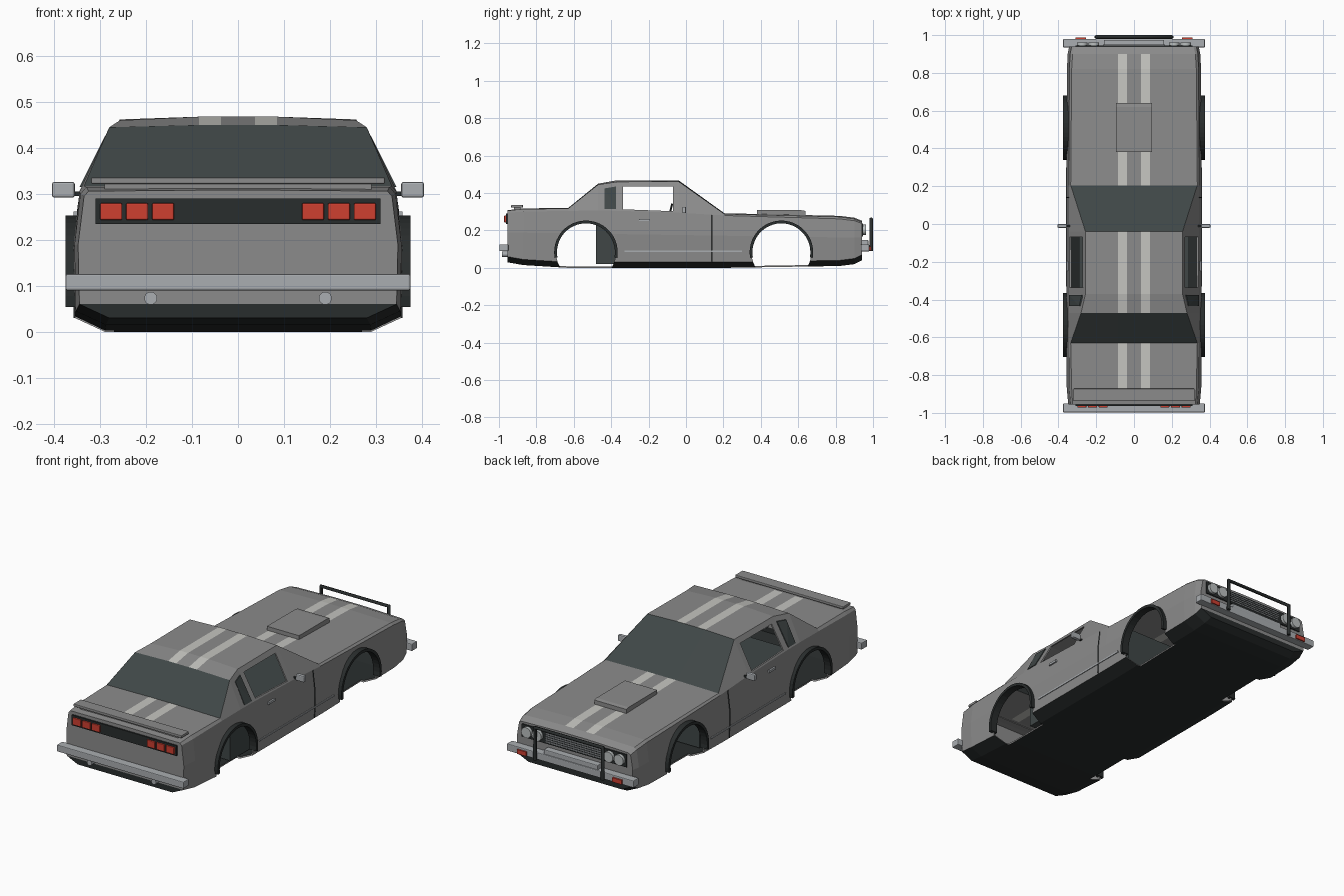
import bpy, bmesh, math
from mathutils import Vector

old = bpy.data.objects.get("Cube")
if old:
    bpy.data.objects.remove(old, do_unlink=True)


def material(name, r, g, b):
    mat = bpy.data.materials.new(name)
    mat.use_nodes = True
    mat.diffuse_color = (r, g, b, 1)
    mat.node_tree.nodes["Principled BSDF"].inputs["Base Color"].default_value = (r, g, b, 1)
    return mat


PAINT = material("grey_paint", 0.26, 0.26, 0.26)
STRIPE = material("pale_stripe", 0.56, 0.56, 0.53)
GLASS = material("dark_glass", 0.05, 0.062, 0.062)
BLACK = material("black_trim", 0.022, 0.026, 0.026)
CHROME = material("chrome", 0.40, 0.42, 0.44)
RED = material("red_lamp", 0.62, 0.05, 0.03)
LAMP = material("head_lamp", 0.5, 0.53, 0.53)


def finish(name, bm, *mats):
    bmesh.ops.recalc_face_normals(bm, faces=bm.faces)
    mesh = bpy.data.meshes.new(name)
    bm.to_mesh(mesh)
    bm.free()
    for mat in mats:
        mesh.materials.append(mat)
    obj = bpy.data.objects.new(name, mesh)
    bpy.context.collection.objects.link(obj)
    return obj


def prism(name, profile, x0, x1, mat):
    """Extrude a (y, z) outline along x."""
    bm = bmesh.new()
    a, b = [[bm.verts.new((x, y, z)) for y, z in profile] for x in (x0, x1)]
    bm.faces.new(a)
    bm.faces.new(b)
    n = len(profile)
    for i in range(n):
        j = (i + 1) % n
        bm.faces.new((a[i], a[j], b[j], b[i]))
    return finish(name, bm, mat)


def box(name, x, y, z, mat, bevel=0):
    """Box from (min, max) pairs."""
    obj = prism(name, [(y[0], z[0]), (y[1], z[0]), (y[1], z[1]), (y[0], z[1])], *x, mat)
    if bevel:
        mod = obj.modifiers.new("bevel", "BEVEL")
        mod.width, mod.segments = bevel, 2
    return obj


def tube(name, points, radius, mat):
    curve = bpy.data.curves.new(name, "CURVE")
    curve.dimensions = "3D"
    curve.bevel_depth, curve.bevel_resolution, curve.use_fill_caps = radius, 2, True
    line = curve.splines.new("POLY")
    line.points.add(len(points) - 1)
    for p, co in zip(line.points, points):
        p.co = (*co, 1)
    curve.materials.append(mat)
    obj = bpy.data.objects.new(name, curve)
    bpy.context.collection.objects.link(obj)


def disc(name, x, y, z, radius, depth, mat):
    """Short cylinder along y."""
    bpy.ops.mesh.primitive_cylinder_add(vertices=20, radius=radius, depth=depth,
                                        location=(x, y, z), rotation=(math.pi / 2, 0, 0))
    obj = bpy.context.object
    obj.name = name
    obj.data.materials.append(mat)
    bpy.ops.object.shade_smooth_by_angle()


def arc(y, z, r, start, end, steps):
    angles = [math.radians(start + (end - start) * i / steps) for i in range(steps + 1)]
    return [(y + r * math.cos(t), z + r * math.sin(t)) for t in angles]


# Body shell stations: y, top z, roof edge x and z, shoulder x and z, sill z
stations = [
    (-.955, .308, .325, .306, .335, .295, .06),
    (-.87, .318, .33, .315, .343, .30, .045),
    (-.63, .32, .335, .317, .345, .305, .03),
    (-.47, .45, .28, .445, .345, .306, .03),
    (-.37, .468, .257, .46, .345, .305, .03),
    (-.04, .468, .257, .462, .345, .295, .03),
    (.205, .292, .335, .288, .345, .28, .03),
    (.82, .278, .33, .273, .342, .262, .04),
    (.90, .268, .325, .262, .338, .252, .05),
    (.94, .252, .315, .246, .33, .238, .07),
]
bm = bmesh.new()
rings = []
for y, top, xr, zr, xs, zs, sill in stations:
    half = [(.037, top), (.085, top), (xr, zr), (xs, zs), (xs + .013, .175 - .015 * y),
            (xs + .01, sill), (xs - .055, sill - .03)]
    loop = half + [(-x, z) for x, z in reversed(half)]
    rings.append([bm.verts.new((x, y, z)) for x, z in loop])
for s, (a, b) in enumerate(zip(rings, rings[1:])):
    for i in range(14):
        j = (i + 1) % 14
        face = bm.faces.new((a[i], a[j], b[j], b[i]))
        col = -1 if i == 13 else min(i, 12 - i)
        if col <= 1 and s in (2, 5):
            face.material_index = 2
        elif col == 0 and s in (1, 3, 4, 6, 7):
            face.material_index = 1
        elif col >= 5:
            face.material_index = 3
for ring in (rings[0], rings[-1]):
    bm.faces.new(ring[:6] + ring[8:])
    bm.faces.new(ring[5:9]).material_index = 3
body = finish("body_shell", bm, PAINT, STRIPE, GLASS, BLACK)
shell = body.modifiers.new("thickness", "SOLIDIFY")
shell.thickness, shell.offset = .008, -1

# Cutters for the wheel openings and the open side windows
ARCHES = {"rear": -.535, "front": .51}
cutters = [prism("window_cutter", [(-.337, .313), (-.07, .303), (-.07, .435), (-.337, .435)],
                 -.5, .5, PAINT)]
for end, y in ARCHES.items():
    for s in (1, -1):
        cutters.append(prism(end + "_arch_cutter", arc(y, .083, .16, 0, 350, 35),
                             s * .27, s * .45, PAINT))
for cutter in cutters:
    cutter.hide_render = True
    cutter.display_type = "WIRE"
    mod = body.modifiers.new("opening", "BOOLEAN")
    mod.operation, mod.object, mod.solver = "DIFFERENCE", cutter, "EXACT"
    cutter.hide_set(True)

# Cabin interior
box("cabin_tub", (-.29, .29), (-.48, .30), (.02, .25), GLASS)
bpy.ops.mesh.primitive_torus_add(major_radius=.04, minor_radius=.006, major_segments=20,
                                 minor_segments=6, location=(-.14, -.085, .3),
                                 rotation=(math.radians(75), 0, 0))
bpy.context.object.name = "steering_wheel"
bpy.context.object.data.materials.append(BLACK)
tube("steering_column", [(-.14, -.085, .3), (-.14, .05, .25)], .006, BLACK)

for side, s in (("left", 1), ("right", -1)):
    # Arch trims
    for end, y in ARCHES.items():
        outline = arc(y, .083, .17, -10, 190, 24) + arc(y, .083, .155, 190, -10, 24)
        prism(f"{side}_{end}_arch_trim", outline, s * .335, s * .375, BLACK)

    # Rear quarter window
    bm = bmesh.new()
    for y, z, x in ((-.435, .315, .341), (-.375, .315, .341), (-.435, .425, .286), (-.375, .435, .273)):
        for off in (-.004, .004):
            bm.verts.new((s * (x + off), y, z))
    bmesh.ops.convex_hull(bm, input=bm.verts)
    finish(side + "_quarter_window", bm, GLASS)

    # Door details
    tube(side + "_door_seam", [(s * .345, .14, .282), (s * .358, .14, .173), (s * .355, .14, .03)],
         .003, BLACK)
    box(side + "_door_handle", (s * .345, s * .358), (-.25, -.195), (.25, .262), CHROME)
    box(side + "_side_strip", (s * .35, s * .36), (-.33, .30), (.086, .094), CHROME)
    box(side + "_mirror", (s * .355, s * .405), (-.02, .0), (.292, .326), CHROME, .005)
    box(side + "_mirror_arm", (s * .335, s * .36), (-.015, -.005), (.295, .305), BLACK)

    # Lamps and exhausts
    for k in range(3):
        x = .139 + k * .0565
        box(f"{side}_tail_lamp_{k + 1}", (s * x, s * (x + .048)), (-.972, -.955), (.243, .28), RED, .003)
    for k, x in enumerate((.212, .274)):
        disc(f"{side}_head_lamp_{k + 1}", s * x, .95, .203, .028, .024, LAMP)
    box(side + "_marker_lamp", (s * .255, s * .31), (.975, .988), (.092, .115), RED)
    disc(side + "_exhaust", s * .19, -.955, .073, .014, .06, CHROME)

# Rear end
box("tail_panel", (-.31, .31), (-.963, -.95), (.235, .29), BLACK)
box("rear_bumper", (-.375, .375), (-.997, -.95), (.09, .126), CHROME, .004)
box("spoiler", (-.32, .32), (-.935, -.872), (.322, .336), PAINT, .003)
box("spoiler_base", (-.29, .29), (-.92, -.885), (.305, .325), PAINT)

# Nose
box("grille_panel", (-.31, .31), (.935, .946), (.168, .236), BLACK)
for k in range(5):
    z = .178 + k * .011
    box(f"grille_bar_{k + 1}", (-.165, .165), (.945, .951), (z, z + .004), CHROME)
box("front_bumper", (-.375, .375), (.935, .98), (.088, .126), CHROME, .004)
box("bumper_pad", (-.16, .16), (.938, .975), (.12, .15), CHROME, .004)
tube("bull_bar", [(-.2, .99, .09), (-.2, .99, .262), (.2, .99, .262), (.2, .99, .09)], .01, BLACK)

# Hood scoop
prism("hood_scoop", [(.38, .28), (.64, .275), (.64, .304), (.62, .308), (.38, .309)], -.095, .095, PAINT)
